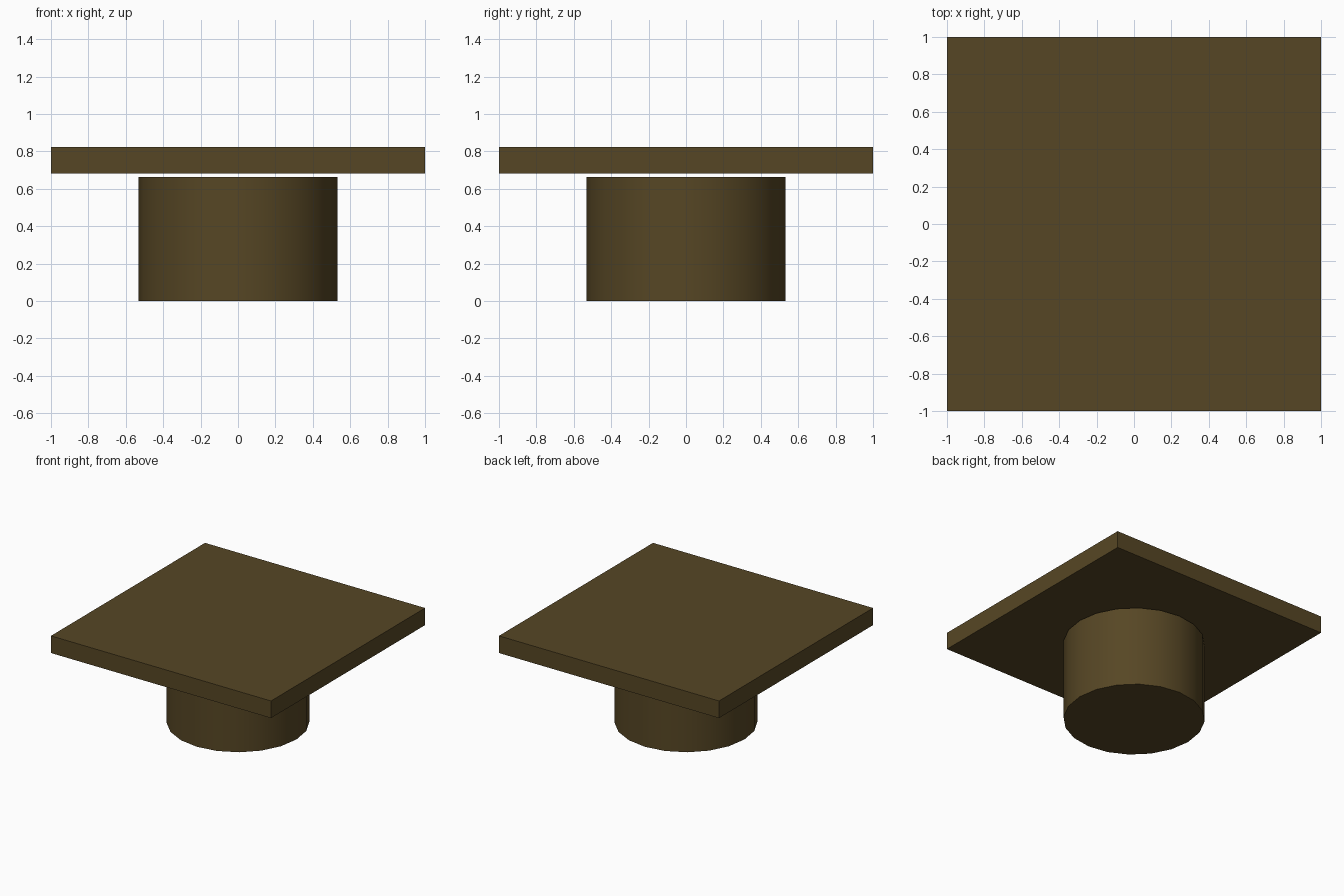
import bpy

if "Cube" in bpy.data.objects:
    bpy.data.objects.remove(bpy.data.objects["Cube"])

# single dark brown
brown = bpy.data.materials.new("dark_brown")
brown.diffuse_color = (0.094, 0.062, 0.018, 1)
brown.use_nodes = True
brown.node_tree.nodes["Principled BSDF"].inputs["Base Color"].default_value = brown.diffuse_color

# square board on top
z0, z1 = 0.682, 0.823
bpy.ops.mesh.primitive_cube_add(size=1, location=(0, 0, (z0 + z1) / 2))
board = bpy.context.object
board.name = "top_board"
board.scale = (2, 2, z1 - z0)
bpy.ops.object.transform_apply(location=False, rotation=False, scale=True)
board.data.materials.append(brown)

# round base, 20 sides, just short of the board
h = 0.663
bpy.ops.mesh.primitive_cylinder_add(vertices=20, radius=0.532, depth=h, location=(0, 0, h / 2))
base = bpy.context.object
base.name = "round_base"
base.data.materials.append(brown)
bpy.ops.object.shade_smooth_by_angle(angle=0.6)
